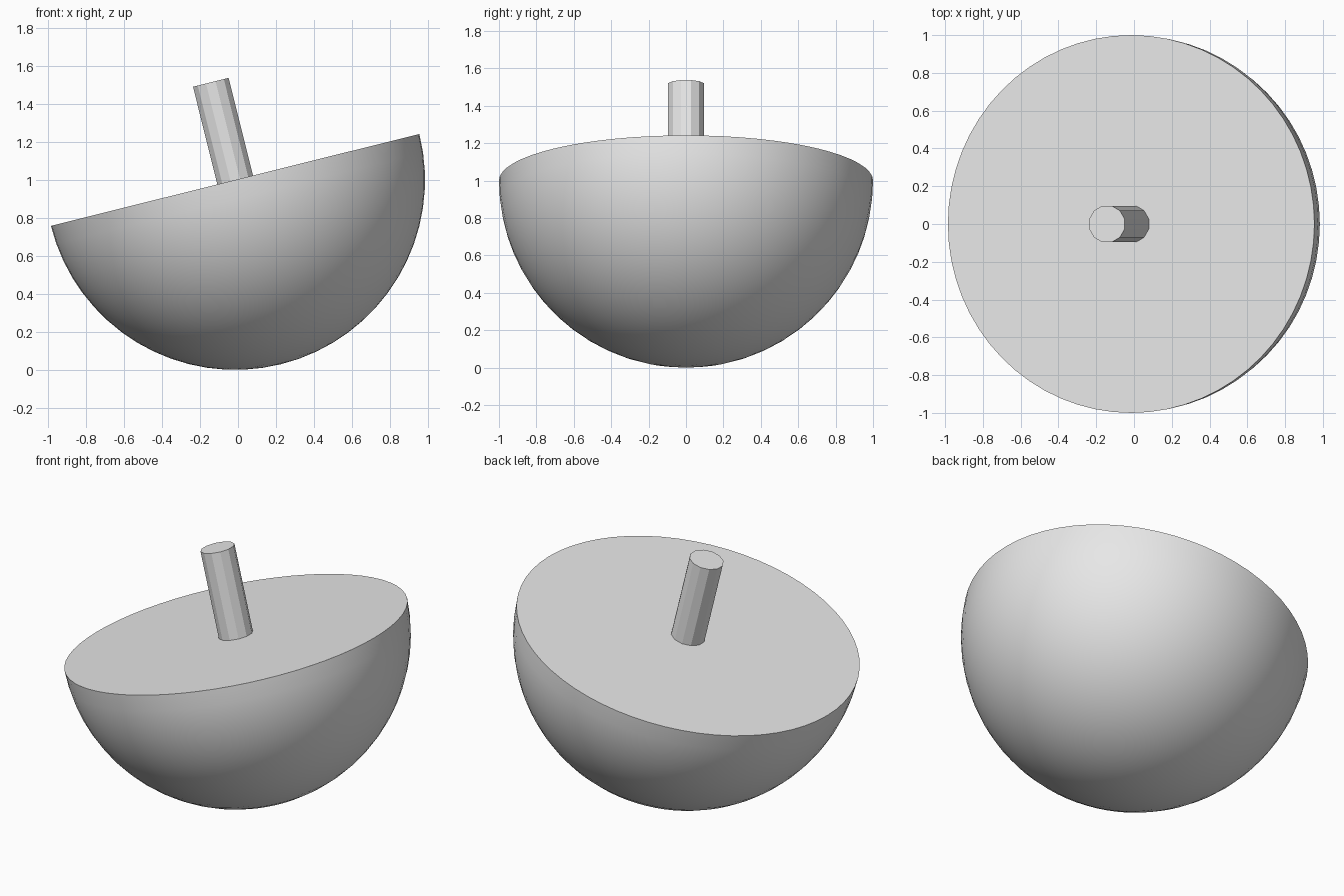
import bpy, bmesh, math
from mathutils import Matrix

cube = bpy.data.objects.get("Cube")
if cube:
    bpy.data.objects.remove(cube, do_unlink=True)

RADIUS = 1.0
STEM_RADIUS, STEM_LENGTH, STEM_SINK = 0.1, 0.53, 0.02
STEM_SIDES = 12

# Everything shares one tilted frame centred on the flat face
TILT = Matrix.Translation((-0.015, 0, RADIUS)) @ Matrix.Rotation(math.radians(-14), 4, 'Y')

grey = bpy.data.materials.new("light_grey")
grey.use_nodes = True
colour = (0.8, 0.8, 0.8, 1)
grey.diffuse_color = colour
grey.node_tree.nodes["Principled BSDF"].inputs["Base Color"].default_value = colour


def add_part(name, bm):
    bmesh.ops.recalc_face_normals(bm, faces=bm.faces)
    mesh = bpy.data.meshes.new(name)
    bm.to_mesh(mesh)
    bm.free()
    mesh.materials.append(grey)
    obj = bpy.data.objects.new(name, mesh)
    obj.matrix_world = TILT
    bpy.context.collection.objects.link(obj)
    return obj


# Half-ball body: lower half of a sphere, closed with a flat disc
bm = bmesh.new()
bmesh.ops.create_uvsphere(bm, u_segments=64, v_segments=32, radius=RADIUS)
upper = [v for v in bm.verts if v.co.z > 0.001]
bmesh.ops.delete(bm, geom=upper, context='VERTS')
bmesh.ops.holes_fill(bm, edges=[e for e in bm.edges if e.is_boundary], sides=0)
body = add_part("half_ball_body", bm)
bpy.ops.object.select_all(action='DESELECT')
body.select_set(True)
bpy.context.view_layer.objects.active = body
bpy.ops.object.shade_smooth_by_angle(angle=math.radians(30))

# Faceted stem standing square on the flat face
bm = bmesh.new()
depth = STEM_LENGTH + STEM_SINK
place = (Matrix.Translation((0, 0, depth / 2 - STEM_SINK))
         @ Matrix.Rotation(math.pi / STEM_SIDES, 4, 'Z'))
bmesh.ops.create_cone(bm, cap_ends=True, segments=STEM_SIDES, radius1=STEM_RADIUS,
                      radius2=STEM_RADIUS, depth=depth, matrix=place)
add_part("stem", bm)
